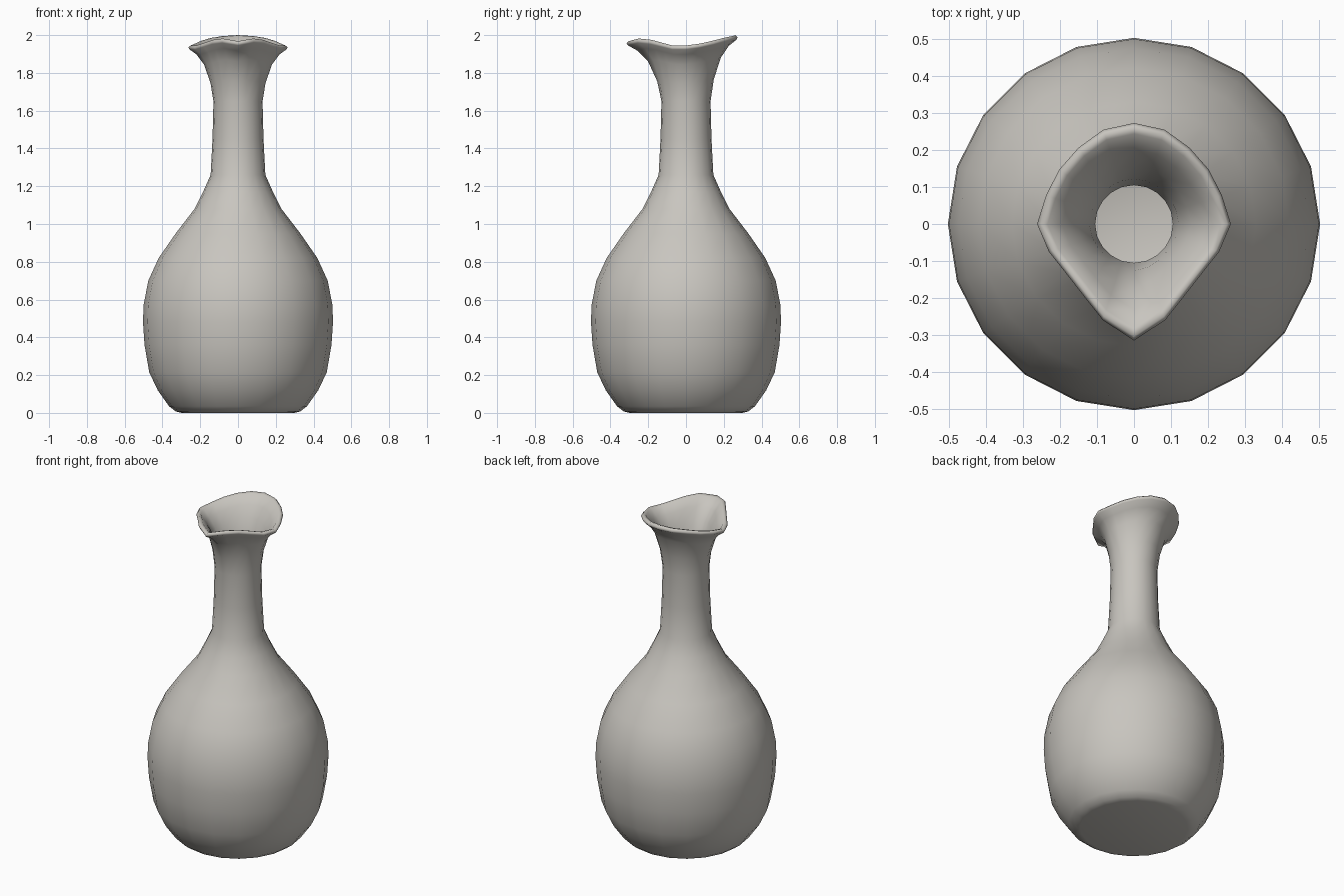
import bpy, bmesh, math

cube = bpy.data.objects.get("Cube")
if cube:
    bpy.data.objects.remove(cube, do_unlink=True)

SIDES = 20
WALL = 0.025

# Body and neck profile: radius, height
OUTER = [(0.30, 0.0), (0.33, 0.008), (0.365, 0.035), (0.425, 0.12), (0.47, 0.215),
         (0.495, 0.36), (0.503, 0.48), (0.50, 0.57), (0.475, 0.70), (0.42, 0.82),
         (0.33, 0.95), (0.23, 1.08), (0.185, 1.17), (0.145, 1.26), (0.135, 1.45),
         (0.13, 1.65)]
# Rim radius and height from the pointed front round to the back
RIM = [(0.315, 1.968), (0.273, 1.982), (0.236, 1.975), (0.227, 1.96), (0.242, 1.945),
       (0.262, 1.945), (0.25, 1.955), (0.25, 1.97), (0.255, 1.985), (0.268, 1.995),
       (0.273, 2.0)]
# Flare steps: share of the way out, share of the way up
FLARE = [(0.12, 0.33), (0.38, 0.66), (0.68, 0.84), (0.96, 0.93)]

bm = bmesh.new()


def ring(point):
    """Add one ring; point(i) gives radius and height at side i."""
    verts = []
    for i in range(SIDES):
        r, z = point(i)
        a = math.tau * i / SIDES
        verts.append(bm.verts.new((r * math.sin(a), -r * math.cos(a), z)))
    return verts


def rim(i):
    return RIM[min(i, SIDES - i)]


def flare(out, up, inset=0.0):
    r0, z0 = OUTER[-1]

    def point(i):
        r, z = rim(i)
        return r0 + (r - r0) * out - inset, z0 + (z - z0) * up
    return ring(point)


# Outer wall, flared lip, then the inner wall back down to the floor
rings = [ring(lambda i, p=p: p) for p in OUTER]
rings += [flare(o, u) for o, u in FLARE]
rings.append(flare(1.0, 0.965))
rings.append(flare(0.98, 1.0, 0.008))
rings.append(flare(0.9, 0.985, 0.015))
rings += [flare(o, u, WALL) for o, u in reversed(FLARE[:3])]
rings += [ring(lambda i, r=r, z=z: (r - WALL, max(z, WALL)))
          for r, z in reversed(OUTER[2:])]

for a, b in zip(rings, rings[1:]):
    for i in range(SIDES):
        j = (i + 1) % SIDES
        bm.faces.new((a[i], a[j], b[j], b[i]))
bm.faces.new(rings[0])
bm.faces.new(rings[-1])
bmesh.ops.recalc_face_normals(bm, faces=bm.faces)

mesh = bpy.data.meshes.new("vase")
bm.to_mesh(mesh)
bm.free()
vase = bpy.data.objects.new("vase", mesh)
bpy.context.collection.objects.link(vase)

# Pale clay colour
clay = bpy.data.materials.new("pale_clay")
clay.use_nodes = True
colour = (0.58, 0.56, 0.52, 1.0)
clay.diffuse_color = colour
clay.node_tree.nodes["Principled BSDF"].inputs["Base Color"].default_value = colour
mesh.materials.append(clay)

bpy.context.view_layer.objects.active = vase
vase.select_set(True)
bpy.ops.object.shade_smooth_by_angle(angle=math.radians(75))
